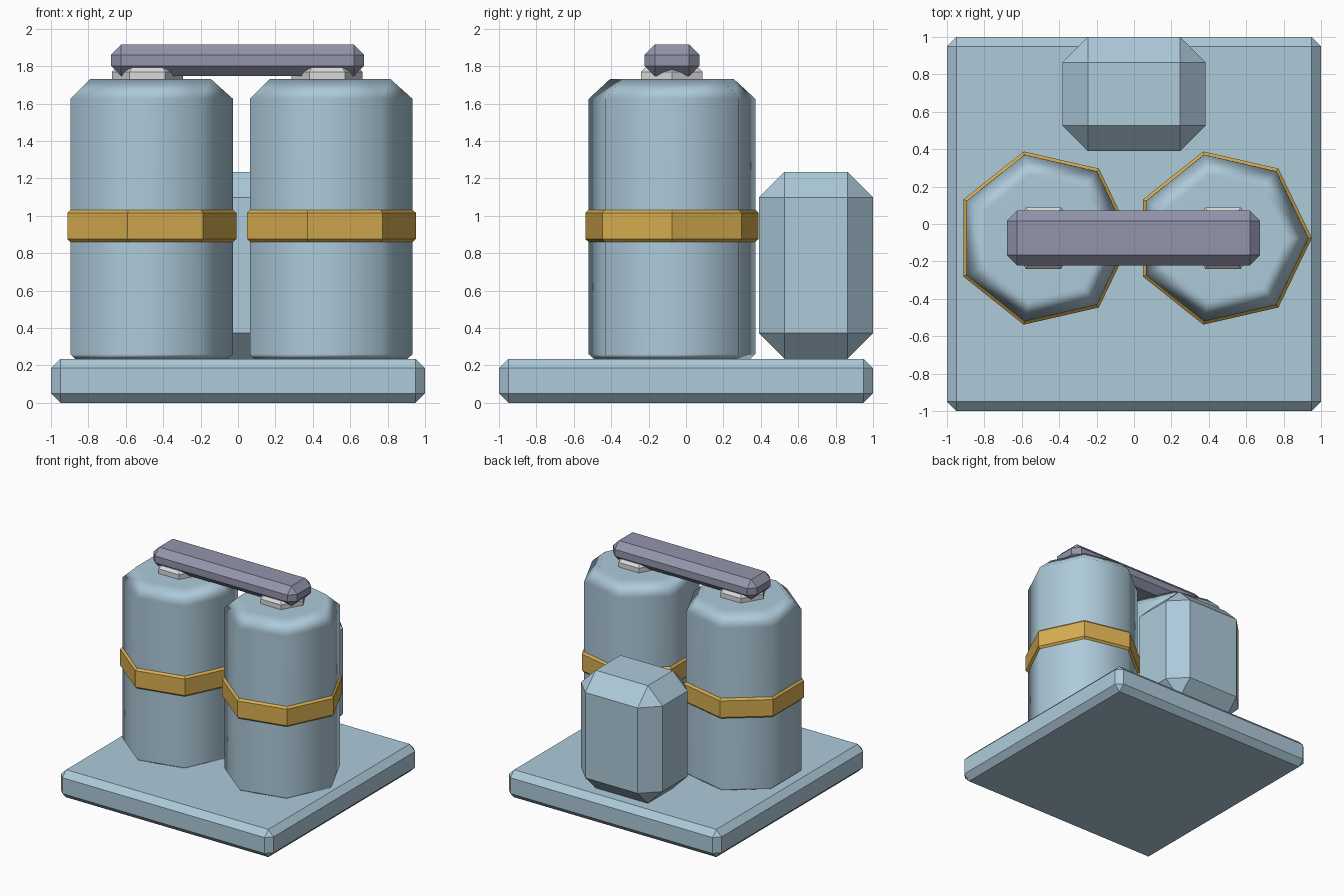
import bpy, bmesh, math
from mathutils import Matrix, Vector

if "Cube" in bpy.data.objects:
    bpy.data.objects.remove(bpy.data.objects["Cube"])


def material(name, rgb):
    m = bpy.data.materials.new(name)
    m.diffuse_color = (*rgb, 1)
    m.use_nodes = True
    m.node_tree.nodes["Principled BSDF"].inputs["Base Color"].default_value = m.diffuse_color
    return m


BLUE = material("pale_blue", (0.42, 0.59, 0.70))
GOLD = material("gold", (0.68, 0.42, 0.08))
GREY = material("purple_grey", (0.29, 0.30, 0.41))
WHITE = material("light_grey", (0.70, 0.70, 0.72))


def finish(name, bm, mat, smooth=False):
    bmesh.ops.recalc_face_normals(bm, faces=bm.faces)
    me = bpy.data.meshes.new(name)
    bm.to_mesh(me)
    bm.free()
    me.materials.append(mat)
    for p in me.polygons:
        p.use_smooth = smooth
    ob = bpy.data.objects.new(name, me)
    bpy.context.collection.objects.link(ob)
    return ob


def bevel(bm, edges, width):
    bmesh.ops.bevel(bm, geom=edges, offset=width, offset_type='OFFSET',
                    segments=1, affect='EDGES', clamp_overlap=True)


def box(name, lo, hi, width, mat):
    """Box between two corners with every edge chamfered."""
    lo, hi = Vector(lo), Vector(hi)
    bm = bmesh.new()
    bmesh.ops.create_cube(bm, size=1, matrix=Matrix.Translation((lo + hi) / 2)
                          @ Matrix.Diagonal((*(hi - lo), 1)))
    # chamfer setback equals the offset along each face
    bevel(bm, bm.edges[:], width)
    return finish(name, bm, mat)


def prism(name, sides, r, x, y, z0, z1, low, high, mat, smooth=False):
    """Upright prism with a corner towards +x and chamfered rims."""
    bm = bmesh.new()
    k = math.cos(math.pi / sides)
    rings = []
    for z, rad in ((z0, r - low / k), (z0 + low, r), (z1 - high, r), (z1, r - high / k)):
        rings.append([bm.verts.new((x + rad * math.cos(2 * math.pi * i / sides),
                                    y + rad * math.sin(2 * math.pi * i / sides), z))
                      for i in range(sides)])
    for a, b in zip(rings, rings[1:]):
        for i in range(sides):
            j = (i + 1) % sides
            bm.faces.new((a[i], a[j], b[j], b[i]))
    bm.faces.new(rings[0][::-1])
    bm.faces.new(rings[-1])
    ob = finish(name, bm, mat, smooth)
    if smooth:
        ob.modifiers.new("weighted", 'WEIGHTED_NORMAL').weight = 80
    return ob


# Base slab and rear housing
box("base", (-1, -1, 0), (1, 1, 0.235), 0.05, BLUE)
box("rear_housing", (-0.383, 0.39, 0.235), (0.383, 1, 1.235), 0.137, BLUE)

# Two tanks, each with a band and a cap
Y = -0.075
for side, x in (("left", -0.484), ("right", 0.476)):
    prism(side + "_tank", 7, 0.457, x, Y, 0.23, 1.73, 0.03, 0.105, BLUE, True)
    prism(side + "_band", 7, 0.475, x, Y, 0.86, 1.032, 0.016, 0.016, GOLD)
    prism(side + "_cap", 6, 0.19, x, Y, 1.71, 1.792, 0.02, 0.022, WHITE)

# Bar joining the caps
box("top_bar", (-0.68, -0.222, 1.747), (0.674, 0.072, 1.915), 0.055, GREY)
